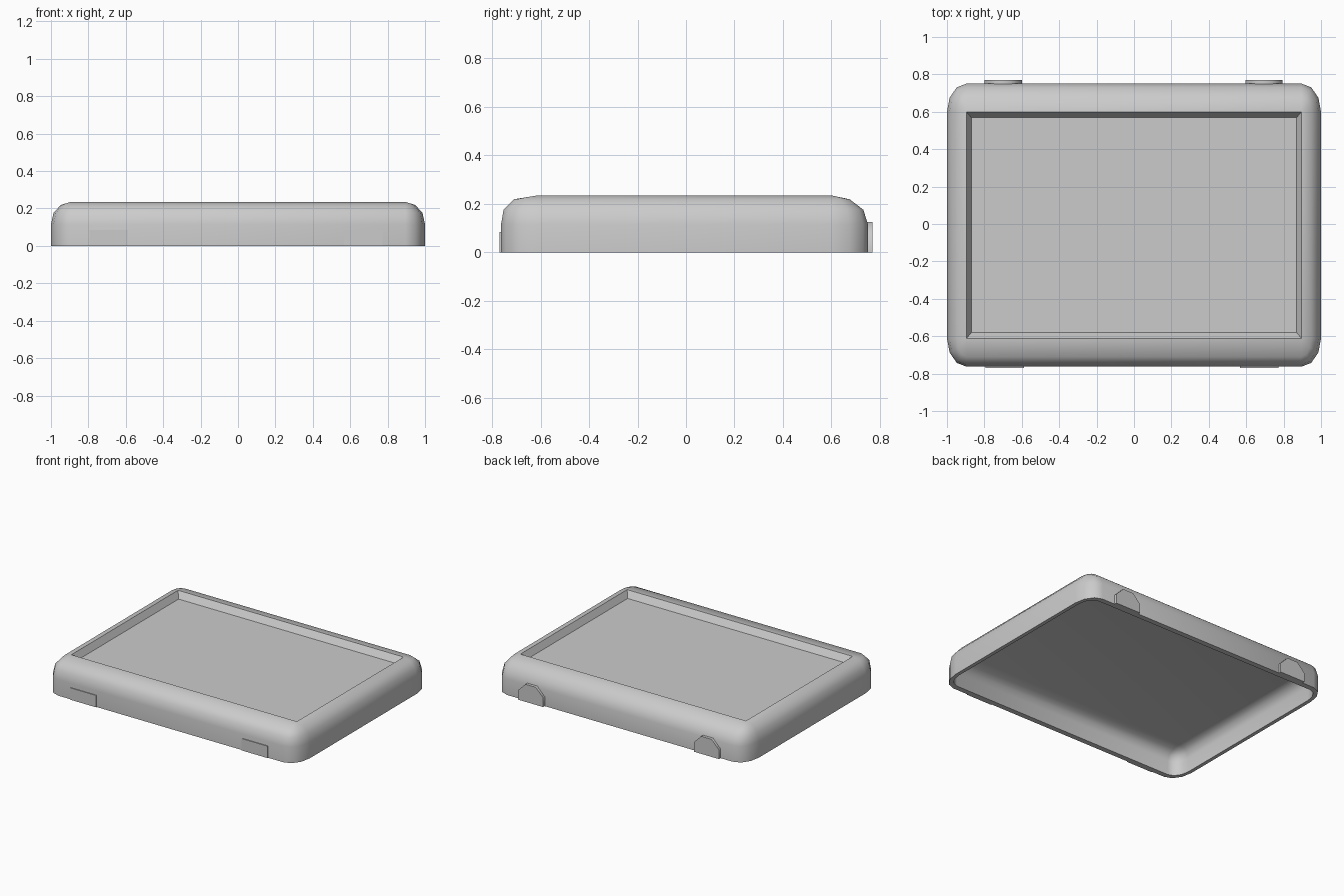
import bpy, bmesh, math

if "Cube" in bpy.data.objects:
    bpy.data.objects.remove(bpy.data.objects["Cube"])

CX, CY = 0.895, 0.605      # half size of the recessed rectangle
RX, RY = 0.105, 0.152      # corner rounding
SHIFT = -0.006             # body sits slightly forward of the back feet


def finish(bm, name, angle):
    bmesh.ops.remove_doubles(bm, verts=bm.verts, dist=1e-5)
    bmesh.ops.recalc_face_normals(bm, faces=bm.faces)
    me = bpy.data.meshes.new(name)
    bm.to_mesh(me)
    bm.free()
    ob = bpy.data.objects.new(name, me)
    bpy.context.collection.objects.link(ob)
    bpy.ops.object.select_all(action='DESELECT')
    ob.select_set(True)
    bpy.context.view_layer.objects.active = ob
    bpy.ops.object.shade_smooth_by_angle(angle=math.radians(angle))
    return ob


def ring(bm, f, z, front=None, cx=CX, cy=CY):
    # rounded rectangle with three segments per corner
    front = f if front is None else front
    verts = []
    for q, (sx, sy) in enumerate(((1, 1), (-1, 1), (-1, -1), (1, -1))):
        for k in range(4):
            a = math.radians(90 * q + 30 * k)
            fy = front if sy < 0 else f
            verts.append(bm.verts.new((sx * cx + RX * f * math.cos(a),
                                       sy * cy + RY * fy * math.sin(a) + SHIFT, z)))
    return verts


# hollow tray: inner shell, bottom rim, outer rounded walls, top recess
bm = bmesh.new()
inner = 0.75
rings = [
    ring(bm, 0, 0.175),
    ring(bm, inner * 0.5, 0.166),
    ring(bm, inner * 0.87, 0.14),
    ring(bm, inner, 0.10),
    ring(bm, inner, 0),
    ring(bm, 1, 0),
    ring(bm, 1, 0.115),
    ring(bm, 0.87, 0.176, 0.93),
    ring(bm, 0.5, 0.219, 0.65),
    ring(bm, 0, 0.235),
    ring(bm, 0, 0.19, cx=CX - 0.025, cy=CY - 0.03),
]
for a, b in zip(rings, rings[1:]):
    for i in range(16):
        j = (i + 1) % 16
        bm.faces.new((a[i], a[j], b[j], b[i]))
bm.faces.new(rings[0])
bm.faces.new(rings[-1])
finish(bm, "tray_body", 50)


def plate(name, profile, x, y0, y1):
    # extrude an x-z outline along y
    bm = bmesh.new()
    face = bm.faces.new([bm.verts.new((x + px, y0, pz)) for px, pz in profile])
    out = bmesh.ops.extrude_face_region(bm, geom=[face])
    for v in out["geom"]:
        if isinstance(v, bmesh.types.BMVert):
            v.co.y = y1
    finish(bm, name, 50)


# back feet are clipped octagons, front tabs are thin rectangles
foot = [(-0.1, 0), (0.1, 0), (0.1, 0.067), (0.041, 0.126), (-0.041, 0.126), (-0.1, 0.067)]
tab = [(-0.103, 0), (0.103, 0), (0.103, 0.085), (-0.103, 0.085)]
for side, fx, tx in (("left", -0.7, -0.69), ("right", 0.695, 0.67)):
    plate("back_foot_" + side, foot, fx, 0.73, 0.769)
    plate("front_tab_" + side, tab, tx, -0.769, -0.745)
